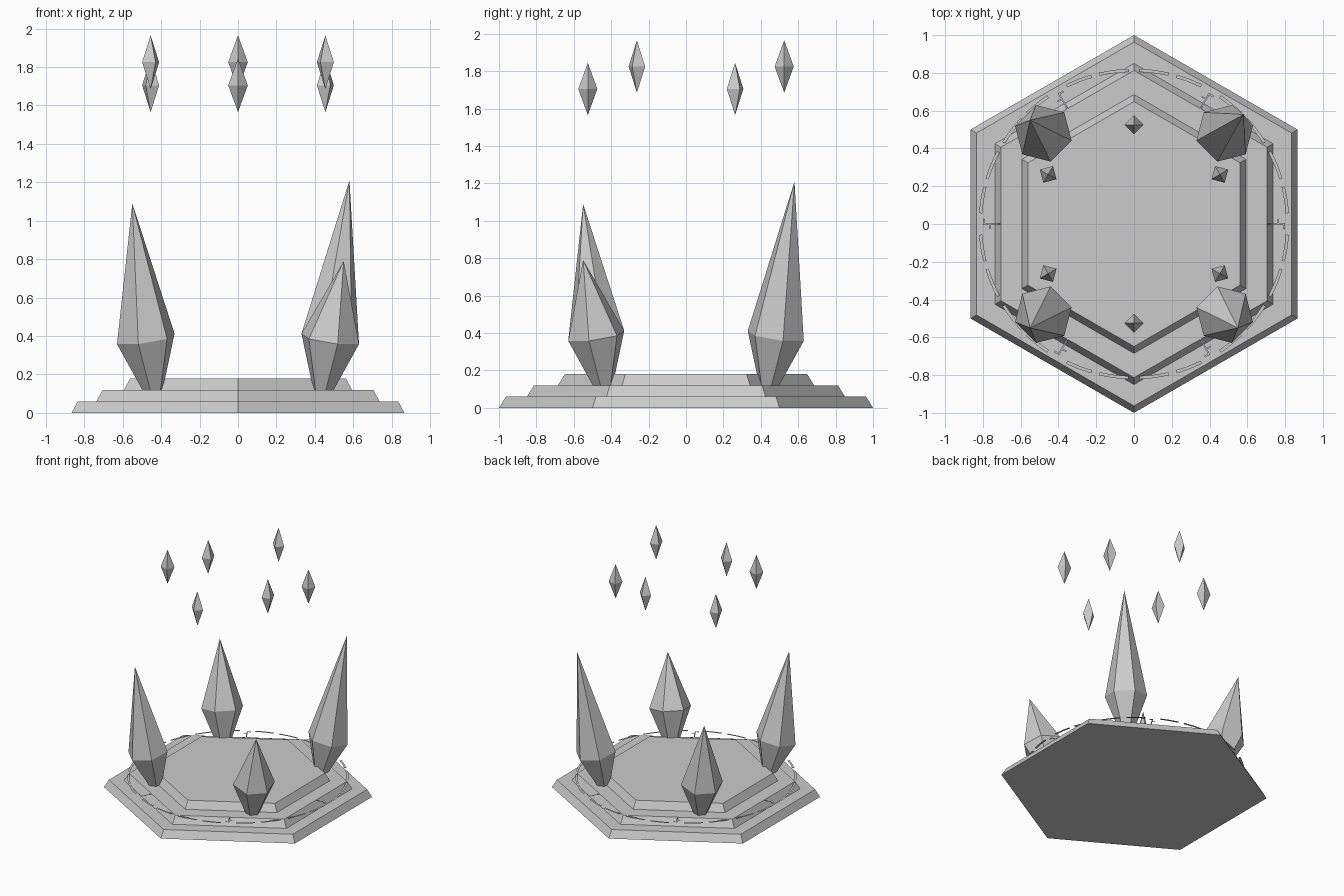
import bpy, bmesh
from math import sin, cos, pi, radians
from mathutils import Vector

cube = bpy.data.objects.get("Cube")
if cube:
    bpy.data.objects.remove(cube, do_unlink=True)

stone = bpy.data.materials.new("pale_grey_stone")
stone.use_nodes = True
GREY = (0.6, 0.6, 0.6, 1)
stone.diffuse_color = GREY
stone.node_tree.nodes["Principled BSDF"].inputs["Base Color"].default_value = GREY


def finish(name, bm, closed=True):
    if closed:
        bmesh.ops.recalc_face_normals(bm, faces=bm.faces)
    mesh = bpy.data.meshes.new(name)
    bm.to_mesh(mesh)
    bm.free()
    mesh.materials.append(stone)
    obj = bpy.data.objects.new(name, mesh)
    bpy.context.collection.objects.link(obj)
    return obj


def lathe(name, rings, sides, turn, axis=Vector((0, 0, 1))):
    """Flat-sided solid through (centre, radius) rings set square to the axis; radius 0 is a point."""
    tilt = Vector((0, 0, 1)).rotation_difference(axis)
    bm = bmesh.new()
    loops = []
    for centre, r in rings:
        count = sides if r else 1
        loops.append([bm.verts.new(Vector(centre) + tilt @ Vector(
            (r * cos(turn + 2 * pi * i / sides), r * sin(turn + 2 * pi * i / sides), 0)))
            for i in range(count)])
    for a, b in zip(loops, loops[1:]):
        for i in range(sides):
            j = (i + 1) % sides
            if len(a) == 1:
                bm.faces.new((a[0], b[j], b[i]))
            elif len(b) == 1:
                bm.faces.new((a[i], a[j], b[0]))
            else:
                bm.faces.new((a[i], a[j], b[j], b[i]))
    for loop in (loops[0], loops[-1]):
        if len(loop) > 1:
            bm.faces.new(loop)
    return finish(name, bm)


# Three bevelled hexagonal steps
for name, r, z in (("lower_step", 1.0, 0), ("middle_step", 0.85, 0.06), ("upper_step", 0.685, 0.12)):
    lathe(name, [((0, 0, z), r), ((0, 0, z + 0.06), r - 0.037)], 6, pi / 2)

# Four tall crystals leaning outwards
for name, sx, sy, tip, height in (("front_right_crystal", -1, -1, 0.55, 1.09),
                                  ("front_left_crystal", 1, -1, 0.55, 0.79),
                                  ("back_left_crystal", 1, 1, 0.58, 1.21),
                                  ("back_right_crystal", -1, 1, 0.55, 0.90)):
    foot = Vector((sx * 0.44, sy * 0.44, 0.11))
    waist = Vector((sx * 0.48, sy * 0.48, 0.385))
    point = Vector((sx * tip, sy * tip, height))
    outward = Vector((sx, sy)).angle_signed(Vector((1, 0)))
    lathe(name, [(foot, 0.05), (waist, 0.157), (point, 0)], 6, outward + pi / 6, (waist - foot).normalized())

# Six floating shards at alternating heights
for k in range(6):
    a = radians(30 + 60 * k)
    z = 1.825 if k % 2 else 1.705
    x, y = 0.525 * cos(a), 0.525 * sin(a)
    lathe(f"floating_shard_{k + 1}", [((x, y, z - 0.14), 0), ((x, y, z), 0.051), ((x, y, z + 0.14), 0)], 4, a)

# Flat broken ring with a small mark in each gap
RING_Z = 0.123


def patch(bm, r0, r1, a0, a1, steps=1):
    pairs = []
    for i in range(steps + 1):
        a = radians(a0 + (a1 - a0) * i / steps)
        pairs.append([bm.verts.new((r * cos(a), r * sin(a), RING_Z)) for r in (r0, r1)])
    for (p, q), (s, t) in zip(pairs, pairs[1:]):
        bm.faces.new((p, q, t, s))


ring = bmesh.new()
marks = bmesh.new()
for k in range(6):
    a = 60 * k
    for start, end in ((4, 14), (17, 28), (32, 43), (46, 56)):
        patch(ring, 0.805, 0.822, a + start, a + end, 4)
    patch(marks, 0.70, 0.706, a - 2.5, a + 2.5)
    patch(marks, 0.706, 0.80, a - 0.3, a + 0.3)
    patch(marks, 0.76, 0.768, a + 0.3, a + 2)
    patch(marks, 0.79, 0.80, a - 2, a - 0.3)
finish("broken_ring", ring, False)
finish("ring_marks", marks, False)
